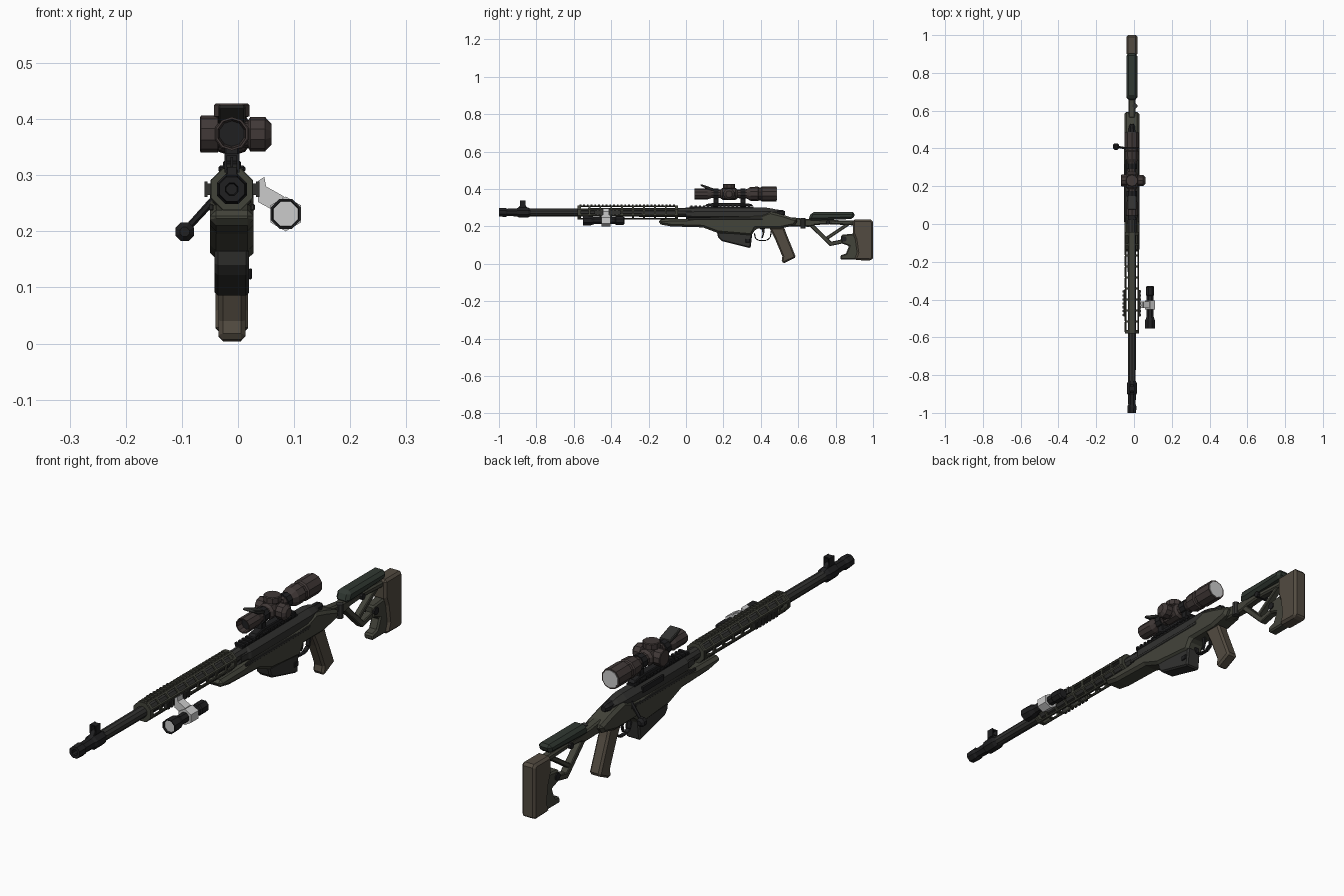
import bpy, bmesh, math
from mathutils import Vector

CX, BORE, SCOPE = -0.011, 0.275, 0.374   # weapon centreline, bore height, scope height


def material(name, r, g, b):
    m = bpy.data.materials.new(name)
    m.diffuse_color = (r, g, b, 1)
    return m


STEEL = material("dark_steel", 0.032, 0.032, 0.030)
BLACK = material("black", 0.014, 0.014, 0.015)
OLIVE = material("olive", 0.055, 0.056, 0.042)
BROWN = material("brown", 0.085, 0.070, 0.052)
OPTIC = material("optic", 0.052, 0.040, 0.038)
CHEEK = material("cheek_green", 0.030, 0.040, 0.032)
WHITE = material("white", 0.75, 0.75, 0.75)


def finish(name, bm, mat, bevel=0):
    bmesh.ops.recalc_face_normals(bm, faces=bm.faces)
    me = bpy.data.meshes.new(name)
    bm.to_mesh(me)
    bm.free()
    me.materials.append(mat)
    ob = bpy.data.objects.new(name, me)
    bpy.context.collection.objects.link(ob)
    if bevel:
        b = ob.modifiers.new("chamfer", 'BEVEL')
        b.width, b.segments, b.limit_method = bevel, 1, 'ANGLE'
        b.angle_limit = math.radians(50)
    return ob


def lathe(name, prof, loc, mat, sides=10, axis='Y', caps=True):
    """Turned part: prof is a list of (position along axis, radius)."""
    bm = bmesh.new()
    rings = []
    for t, r in prof:
        ring = []
        for i in range(sides):
            a = 2 * math.pi * (i + 0.5) / sides
            u, v = r * math.cos(a), r * math.sin(a)
            p = {'Y': (u, t, v), 'X': (t, u, v), 'Z': (u, v, t)}[axis]
            ring.append(bm.verts.new(Vector(p) + Vector(loc)))
        rings.append(ring)
    for a, b in zip(rings, rings[1:]):
        for i in range(sides):
            j = (i + 1) % sides
            bm.faces.new((a[i], a[j], b[j], b[i]))
    if caps:
        bm.faces.new(rings[0])
        bm.faces.new(rings[-1])
    return finish(name, bm, mat)


def plate(name, pts, half, mat, bevel=0.006, cx=CX):
    """Side profile of (y, z) points extruded across x."""
    bm = bmesh.new()
    f = bm.faces.new([bm.verts.new((cx - half, y, z)) for y, z in pts])
    g = bmesh.ops.extrude_face_region(bm, geom=[f])
    bmesh.ops.translate(bm, vec=(2 * half, 0, 0),
                        verts=[v for v in g['geom'] if isinstance(v, bmesh.types.BMVert)])
    return finish(name, bm, mat, bevel)


def boxes(name, items, mat, bevel=0):
    """Boxes given as (centre, size)."""
    bm = bmesh.new()
    for c, s in items:
        for v in bmesh.ops.create_cube(bm, size=1)['verts']:
            v.co = Vector(c) + Vector([v.co[k] * s[k] for k in range(3)])
    return finish(name, bm, mat, bevel)


def strut(name, a, b, w, half, mat):
    d = Vector((b[0] - a[0], b[1] - a[1])).normalized() * w / 2
    n = (-d.y, d.x)
    plate(name, [(a[0] + n[0], a[1] + n[1]), (b[0] + n[0], b[1] + n[1]),
                 (b[0] - n[0], b[1] - n[1]), (a[0] - n[0], a[1] - n[1])], half, mat, 0.003)


# Barrel and muzzle
lathe("barrel", [(-0.86, 0.021), (-0.58, 0.022), (-0.05, 0.024), (0.06, 0.026)], (CX, 0, BORE), STEEL)
lathe("muzzle_brake", [(-0.97, 0.010), (-1, 0.012), (-1, 0.024), (-0.965, 0.026), (-0.955, 0.021),
                       (-0.905, 0.023), (-0.895, 0.029), (-0.845, 0.029), (-0.83, 0.021)],
      (CX, 0, BORE), BLACK, 8)
plate("front_sight_base", [(-0.90, 0.295), (-0.845, 0.295), (-0.86, 0.315), (-0.885, 0.315)], 0.010, BLACK, 0.002)
boxes("front_sight_ears", [((CX + s * 0.011, -0.872, 0.322), (0.005, 0.03, 0.034)) for s in (-1, 1)]
      + [((CX, -0.872, 0.32), (0.004, 0.006, 0.025)), ((CX, -0.872, 0.337), (0.025, 0.026, 0.004))], BLACK)

# Slotted octagonal handguard
n = 9
hg = lathe("handguard", [(-0.575 + 0.525 * i / n, 0.038) for i in range(n + 1)],
           (CX, 0, BORE), OLIVE, 8, caps=False)
bm = bmesh.new()
bm.from_mesh(hg.data)
slots = bm.faces[:]
bmesh.ops.inset_individual(bm, faces=slots, thickness=0.007)
bmesh.ops.delete(bm, geom=slots, context='FACES')
bm.to_mesh(hg.data)
bm.free()
sol = hg.modifiers.new("wall", 'SOLIDIFY')
sol.thickness, sol.offset = 0.006, 0
for y in (-0.58, -0.06):
    lathe("handguard_collar", [(y, 0.022), (y, 0.040), (y + 0.018, 0.040), (y + 0.018, 0.022)],
          (CX, 0, BORE), OLIVE, 8)
boxes("handguard_top_rail", [((CX, -0.315, 0.309), (0.022, 0.52, 0.005))]
      + [((CX, -0.565 + 0.02 * i, 0.313), (0.026, 0.010, 0.006)) for i in range(26)], OLIVE)
for s in (-1, 1):
    boxes("side_rail", [((CX + s * 0.039, -0.42, BORE), (0.012, 0.14, 0.020))]
          + [((CX + s * 0.046, -0.482 + 0.0207 * i, BORE), (0.006, 0.011, 0.028)) for i in range(7)], STEEL)

# Receiver, bolt and chassis
lathe("receiver", [(0.0, 0.028), (0.04, 0.031), (0.05, 0.037), (0.43, 0.037), (0.47, 0.030), (0.50, 0.018)],
      (CX, 0, 0.266), STEEL, 8)
plate("chassis", [(-0.145, 0.212), (-0.08, 0.200), (0.09, 0.195), (0.17, 0.165), (0.35, 0.150), (0.372, 0.188),
                  (0.50, 0.188), (0.58, 0.205), (0.60, 0.236), (0.52, 0.262), (0.45, 0.280), (0.40, 0.262),
                  (0.06, 0.250), (0.0, 0.240), (-0.145, 0.238)], 0.039, OLIVE, 0.011)
boxes("receiver_side_ribs", [((CX + s * 0.037, 0.21, 0.243), (0.008, 0.40, 0.012)) for s in (-1, 1)], STEEL, 0.002)
boxes("ejection_port", [((CX - 0.033, 0.27, 0.282), (0.008, 0.13, 0.022))], BLACK)
boxes("receiver_top_rail", [((CX, 0.19, 0.302), (0.034, 0.34, 0.008))]
      + [((CX, 0.03 + 0.022 * i, 0.307), (0.042, 0.011, 0.008)) for i in range(15)], BLACK)
bolt = lathe("bolt_handle", [(0, 0.007), (0.085, 0.006)], (0, 0, 0), BLACK, 6, 'Z')
d = Vector((-0.095, 0.41, 0.20)) - Vector((-0.04, 0.40, 0.26))
bolt.location = (-0.04, 0.40, 0.26)
bolt.rotation_euler = d.to_track_quat('Z', 'Y').to_euler()
lathe("bolt_knob", [(-0.017, 0.009), (-0.008, 0.018), (0.008, 0.018), (0.017, 0.009)], (-0.095, 0.41, 0.199), BLACK, 8)
lathe("bolt_shroud", [(0.45, 0.020), (0.515, 0.018), (0.53, 0.010)], (CX, 0, 0.272), BLACK, 8)

# Magazine, trigger and grip
plate("magazine", [(0.165, 0.170), (0.355, 0.165), (0.345, 0.084), (0.325, 0.088), (0.19, 0.122), (0.172, 0.14)],
      0.031, STEEL, 0.006)
boxes("magazine_catch", [((CX + 0.033, 0.33, 0.124), (0.006, 0.025, 0.02))], BLACK, 0.002)
guard = [(0.365, 0.165), (0.372, 0.135), (0.39, 0.125), (0.43, 0.125), (0.45, 0.14), (0.458, 0.185)]
for a, b in zip(guard, guard[1:]):
    strut("trigger_guard", a, b, 0.006, 0.010, BLACK)
plate("trigger", [(0.405, 0.19), (0.42, 0.19), (0.418, 0.16), (0.41, 0.137), (0.403, 0.139), (0.409, 0.16)],
      0.004, BLACK, 0)
plate("grip", [(0.445, 0.195), (0.525, 0.195), (0.535, 0.165), (0.588, 0.035), (0.575, 0.028), (0.525, 0.004),
               (0.51, 0.010), (0.515, 0.04), (0.475, 0.135)], 0.024, BROWN, 0.008)

# Skeleton stock
plate("stock_neck", [(0.55, 0.200), (0.66, 0.198), (0.69, 0.205), (0.69, 0.240), (0.64, 0.240), (0.56, 0.250)],
      0.018, OLIVE, 0.006)
lathe("folding_hinge", [(0.19, 0.014), (0.245, 0.014)], (CX + 0.016, 0.625, 0), STEEL, 8, 'Z')
plate("stock_upper_beam", [(0.66, 0.205), (0.76, 0.212), (0.91, 0.205), (0.91, 0.230), (0.66, 0.238)], 0.017, OLIVE)
strut("stock_front_strut", (0.665, 0.212), (0.775, 0.105), 0.022, 0.015, OLIVE)
strut("stock_diagonal_strut", (0.87, 0.215), (0.74, 0.128), 0.018, 0.013, OLIVE)
strut("stock_lower_strut", (0.765, 0.105), (0.86, 0.125), 0.022, 0.015, OLIVE)
plate("stock_rear_frame", [(0.83, 0.155), (0.93, 0.165), (0.93, 0.022), (0.825, 0.022), (0.825, 0.045),
                           (0.855, 0.055), (0.872, 0.095), (0.83, 0.11)], 0.020, OLIVE)
plate("butt_pad", [(0.892, 0.165), (0.892, 0.236), (0.99, 0.236), (1.0, 0.225), (1.0, 0.03), (0.99, 0.018),
                   (0.90, 0.020), (0.915, 0.06), (0.905, 0.13)], 0.029, BROWN, 0.009)
plate("cheek_rest", [(0.652, 0.232), (0.67, 0.276), (0.905, 0.276), (0.895, 0.240), (0.70, 0.232)], 0.029, CHEEK, 0.012)
lathe("cheek_adjuster", [(-0.026, 0.012), (0.026, 0.012)], (CX, 0.76, 0.222), BLACK, 8, 'X')
lathe("length_adjuster", [(-0.024, 0.015), (0.024, 0.015)], (CX, 0.845, 0.133), BLACK, 8, 'X')

# Scope and mount
lathe("scope_tube", [(0.075, 0.022), (0.045, 0.026), (0.045, 0.030), (0.115, 0.030), (0.135, 0.023), (0.185, 0.023),
                     (0.195, 0.032), (0.265, 0.032), (0.275, 0.023), (0.325, 0.025), (0.345, 0.037), (0.385, 0.039),
                     (0.39, 0.035), (0.40, 0.035), (0.405, 0.040), (0.485, 0.040)], (CX, 0, SCOPE), OPTIC)
lathe("scope_front_glass", [(0.07, 0.023), (0.076, 0.023)], (CX, 0, SCOPE), BLACK)
lathe("scope_rear_glass", [(0.48, 0.034), (0.487, 0.034)], (CX, 0, SCOPE), WHITE)
lathe("side_turrets", [(-0.068, 0.030), (-0.066, 0.033), (-0.036, 0.033), (-0.034, 0.024), (0.018, 0.024),
                       (0.022, 0.031), (0.048, 0.031), (0.060, 0.018)], (0, 0.23, 0.373), OPTIC, 10, 'X')
lathe("top_turret", [(0.36, 0.025), (0.402, 0.025), (0.405, 0.033), (0.425, 0.033), (0.428, 0.030)],
      (CX, 0.23, 0), OPTIC, 10, 'Z')
plate("flip_cap", [(0.075, 0.420), (0.083, 0.426), (0.15, 0.402), (0.147, 0.390), (0.11, 0.400)], 0.024, STEEL, 0.003)
plate("scope_mount", [(0.10, 0.308), (0.36, 0.308), (0.35, 0.320), (0.30, 0.326), (0.15, 0.326), (0.11, 0.320)],
      0.016, BLACK, 0.003)
for y in (0.16, 0.305):
    lathe("scope_ring", [(y - 0.014, 0.029), (y + 0.014, 0.029)], (CX, 0, SCOPE), BLACK)
    boxes("ring_foot", [((CX, y, 0.334), (0.026, 0.028, 0.034)), ((CX, y, 0.311), (0.048, 0.03, 0.012))], BLACK, 0.003)

# Flashlight and its clamp
LX, LZ = 0.085, 0.231
lathe("flashlight", [(-0.535, 0.022), (-0.552, 0.025), (-0.552, 0.029), (-0.51, 0.028), (-0.49, 0.020), (-0.38, 0.020),
                     (-0.375, 0.024), (-0.335, 0.024), (-0.328, 0.018)], (LX, 0, LZ), BLACK, 8)
lathe("flashlight_lens", [(-0.545, 0.025), (-0.54, 0.025)], (LX, 0, LZ), WHITE, 8)
lathe("clamp_ring", [(-0.452, 0.021), (-0.452, 0.031), (-0.405, 0.031), (-0.405, 0.021)], (LX, 0, LZ), WHITE, 6)
arm = bmesh.new()
f = arm.faces.new([arm.verts.new((x, -0.445, z)) for x, z in
                   [(0.036, 0.252), (0.036, 0.290), (0.047, 0.297), (0.050, 0.280), (0.082, 0.262), (0.062, 0.238)]])
g = bmesh.ops.extrude_face_region(arm, geom=[f])
bmesh.ops.translate(arm, vec=(0, 0.034, 0), verts=[v for v in g['geom'] if isinstance(v, bmesh.types.BMVert)])
finish("clamp_arm", arm, WHITE)
